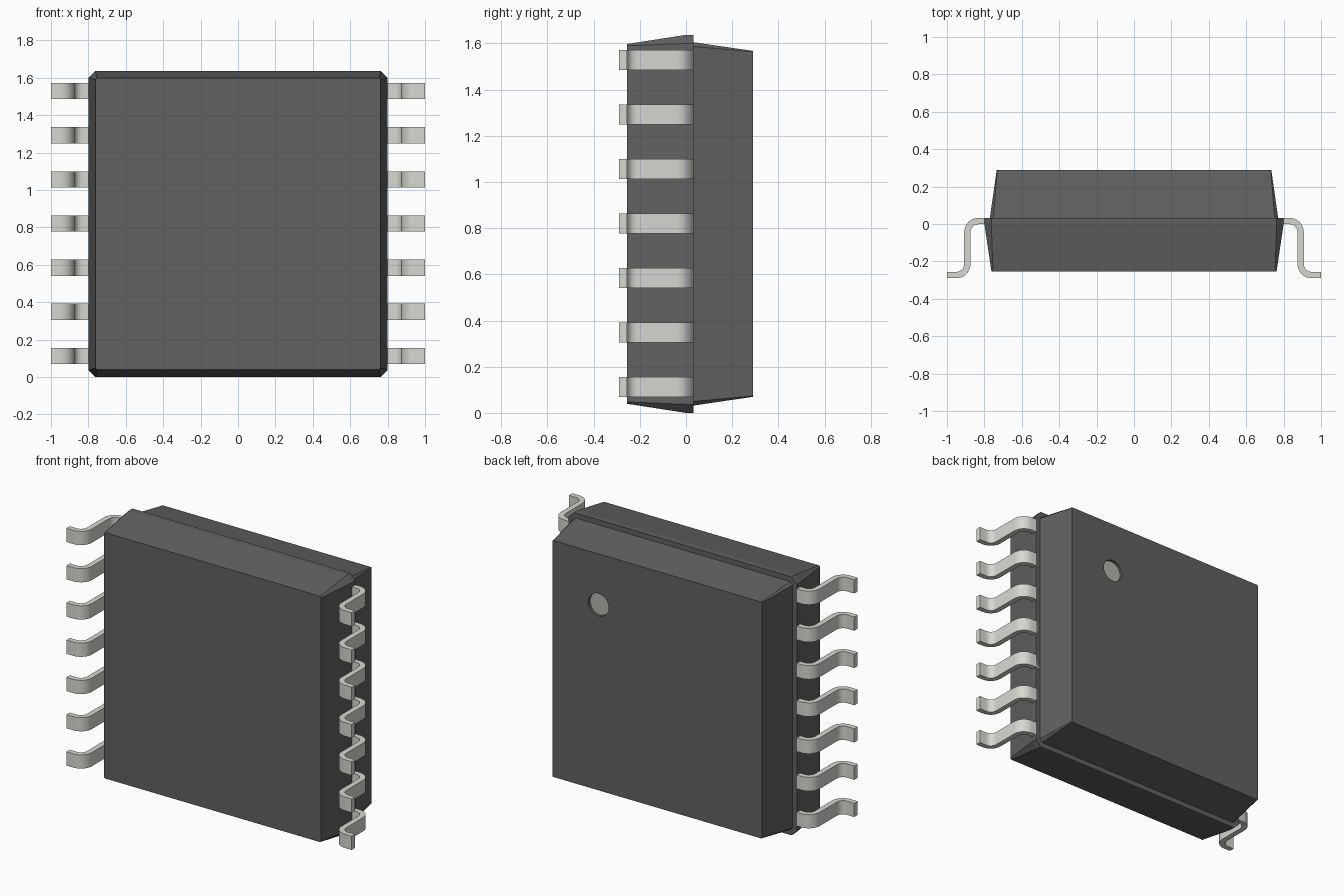
import bpy, bmesh
from math import sin, cos, radians

if "Cube" in bpy.data.objects:
    bpy.data.objects.remove(bpy.data.objects["Cube"])

H = 1.637            # body height
MID = H / 2
PIN_T, PIN_W, PITCH = 0.034, 0.087, 0.236


def material(name, rgb):
    m = bpy.data.materials.new(name)
    m.diffuse_color = (*rgb, 1)
    m.use_nodes = True
    m.node_tree.nodes["Principled BSDF"].inputs["Base Color"].default_value = m.diffuse_color
    return m


dark = material("dark_plastic", (0.12, 0.12, 0.12))
metal = material("pin_metal", (0.68, 0.68, 0.64))
mark = material("marker_grey", (0.45, 0.45, 0.42))


def finish(bm, name, mat):
    bmesh.ops.recalc_face_normals(bm, faces=bm.faces)
    me = bpy.data.meshes.new(name)
    bm.to_mesh(me)
    bm.free()
    me.materials.append(mat)
    ob = bpy.data.objects.new(name, me)
    bpy.context.collection.objects.link(ob)
    return ob


def loft(name, sections, mat):
    """Stack of corner-chamfered rectangles: (y, half width, half height, chamfer)."""
    bm = bmesh.new()
    rings = []
    for y, w, h, c in sections:
        pts = [(w, c - h), (w, h - c), (w - c, h), (c - w, h),
               (-w, h - c), (-w, c - h), (c - w, -h), (w - c, -h)]
        rings.append([bm.verts.new((x, y, MID + z)) for x, z in pts])
    for a, b in zip(rings, rings[1:]):
        for i in range(8):
            j = (i + 1) % 8
            bm.faces.new((a[i], a[j], b[j], b[i]))
    bm.faces.new(rings[0])
    bm.faces.new(rings[-1])
    return finish(bm, name, mat)


# Two moulded halves of the package
front = loft("body_front_half", [(-0.255, 0.762, 0.779, 0.008),
                                 (0.0, 0.80, MID, 0.037),
                                 (0.033, 0.80, MID, 0.037)], dark)
back = loft("body_back_half", [(0.03, 0.771, 0.787, 0.018),
                               (0.29, 0.734, 0.749, 0.004)], dark)


def disc(name, y, depth, r):
    bpy.ops.mesh.primitive_cylinder_add(vertices=48, radius=r, depth=depth,
                                        location=(0.41, y, 1.245),
                                        rotation=(radians(90), 0, 0))
    ob = bpy.context.object
    ob.name = name
    return ob


# Shallow round orientation dimple in the back face
cutter = disc("dimple_cutter", 0.29, 0.04, 0.071)
cutter.hide_render = True
mod = back.modifiers.new("dimple", 'BOOLEAN')
mod.operation, mod.object, mod.solver = 'DIFFERENCE', cutter, 'EXACT'
bpy.context.view_layer.objects.active = back
bpy.ops.object.modifier_apply(modifier="dimple")
bpy.data.objects.remove(cutter, do_unlink=True)
disc("orientation_mark", 0.269, 0.008, 0.0705).data.materials.append(mark)


def arc(cx, cy, r, a0, a1, n=8):
    angles = [radians(a0 + (a1 - a0) * i / n) for i in range(n + 1)]
    return [(cx + r * cos(a), cy + r * sin(a)) for a in angles]


def pin_mesh(side):
    """Gull-wing pin: profile in the xy plane, extruded along z."""
    r, t, x = 0.06, PIN_T / 2, 0.891
    c1, c2 = (x - r, 0.016 - r), (x + r, -0.273 + r)
    outer = [(0.77, 0.016 + t)] + arc(*c1, r + t, 90, 0) + arc(*c2, r - t, 180, 270) + [(1.0, -0.273 + t)]
    inner = [(0.77, 0.016 - t)] + arc(*c1, r - t, 90, 0) + arc(*c2, r + t, 180, 270) + [(1.0, -0.273 - t)]
    bm = bmesh.new()
    face = bm.faces.new([bm.verts.new((side * px, py, -PIN_W / 2))
                         for px, py in outer + inner[::-1]])
    ext = bmesh.ops.extrude_face_region(bm, geom=[face], use_keep_orig=True)
    bmesh.ops.translate(bm, vec=(0, 0, PIN_W),
                        verts=[v for v in ext["geom"] if isinstance(v, bmesh.types.BMVert)])
    for f in bm.faces:
        f.smooth = True
    return bm


# Seven pins on each side
for side, label in ((1, "right"), (-1, "left")):
    first = finish(pin_mesh(side), f"pin_{label}_1", metal)
    first.data.set_sharp_from_angle(angle=radians(35))
    first.location.z = MID - 3 * PITCH + 0.002
    for i in range(1, 7):
        pin = first.copy()
        pin.name = f"pin_{label}_{i + 1}"
        pin.location.z += i * PITCH
        bpy.context.collection.objects.link(pin)
